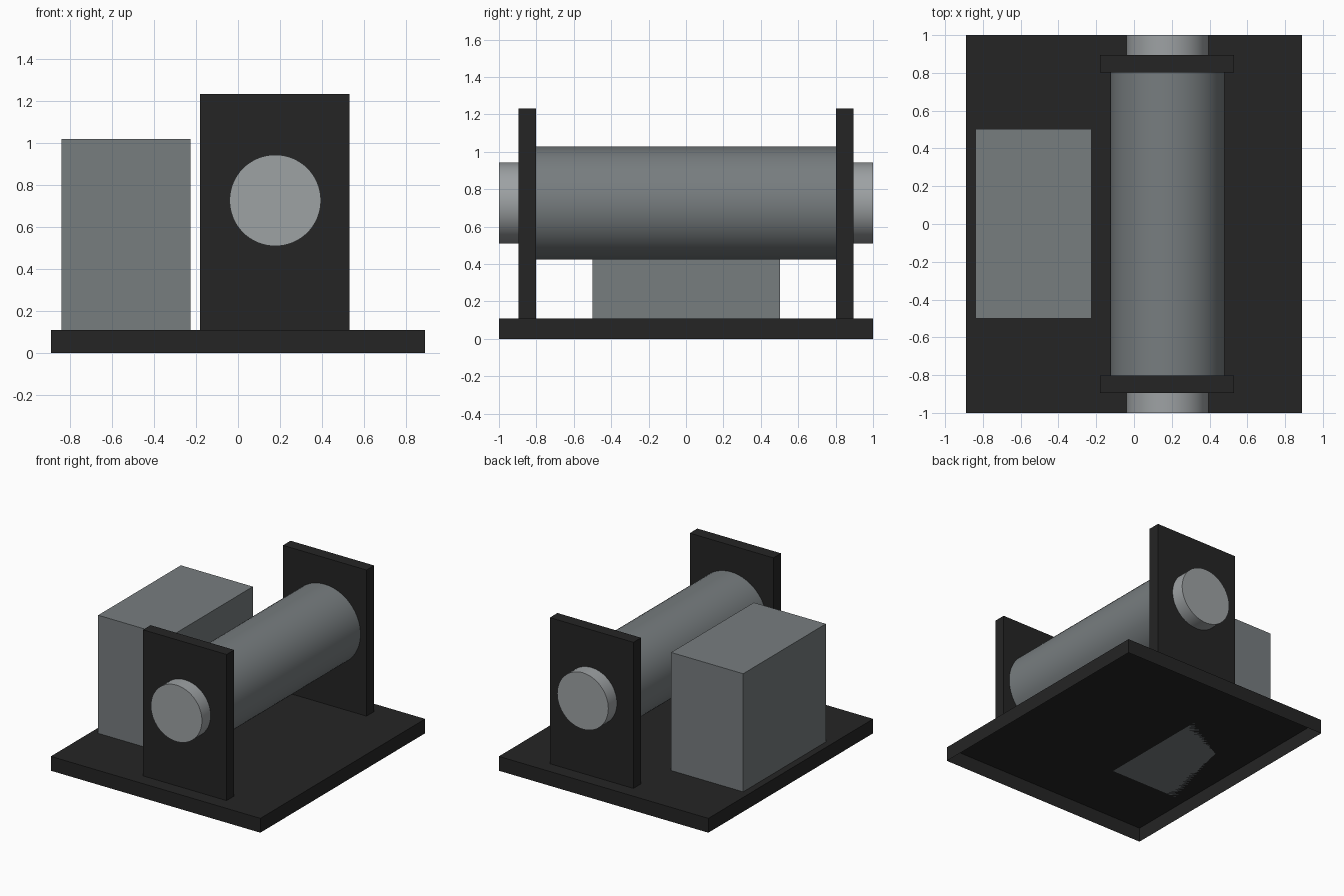
import bpy, bmesh, math
from mathutils import Matrix

if "Cube" in bpy.data.objects:
    bpy.data.objects.remove(bpy.data.objects["Cube"])


def material(name, rgb):
    m = bpy.data.materials.new(name)
    m.diffuse_color = (*rgb, 1.0)
    m.use_nodes = True
    m.node_tree.nodes["Principled BSDF"].inputs["Base Color"].default_value = m.diffuse_color
    return m


black = material("black_metal", (0.018, 0.018, 0.018))
grey = material("blue_grey", (0.185, 0.205, 0.213))
light = material("light_steel", (0.34, 0.36, 0.37))


def finish(name, bm, mat):
    mesh = bpy.data.meshes.new(name)
    bm.to_mesh(mesh)
    bm.free()
    mesh.materials.append(mat)
    obj = bpy.data.objects.new(name, mesh)
    bpy.context.collection.objects.link(obj)
    return obj


def box(name, lo, hi, mat, open_bottom=False):
    bm = bmesh.new()
    bmesh.ops.create_cube(bm, size=1.0)
    for v in bm.verts:
        v.co = [(a + b) / 2 + c * (b - a) for a, b, c in zip(lo, hi, v.co)]
    if open_bottom:
        bm.normal_update()
        down = [f for f in bm.faces if f.normal.z < -0.9]
        bmesh.ops.delete(bm, geom=down, context='FACES')
    return finish(name, bm, mat)


def roller(name, radius, half_length, mat):
    # cylinder lying along y on the shared axis
    bm = bmesh.new()
    bmesh.ops.create_cone(
        bm, cap_ends=True, segments=64, radius1=radius, radius2=radius,
        depth=2 * half_length,
        matrix=Matrix.Translation((0.177, 0, 0.726)) @ Matrix.Rotation(math.pi / 2, 4, 'X'))
    obj = finish(name, bm, mat)
    bpy.ops.object.select_all(action='DESELECT')
    obj.select_set(True)
    bpy.context.view_layer.objects.active = obj
    bpy.ops.object.shade_smooth_by_angle(angle=math.radians(30))
    return obj


# base tray, open underneath
box("base", (-0.89, -1.0, 0.0), (0.89, 1.0, 0.11), black, open_bottom=True)

# upright end plates
for label, s in (("front", -1), ("back", 1)):
    y0, y1 = sorted((s * 0.803, s * 0.895))
    box(label + "_end_plate", (-0.18, y0, 0.11), (0.53, y1, 1.232), black)

# drum and the shaft through it
roller("drum", 0.303, 0.801, grey)
roller("shaft", 0.217, 1.0, light)

# side cabinet
box("cabinet", (-0.838, -0.5, 0.11), (-0.226, 0.503, 1.017), grey)
